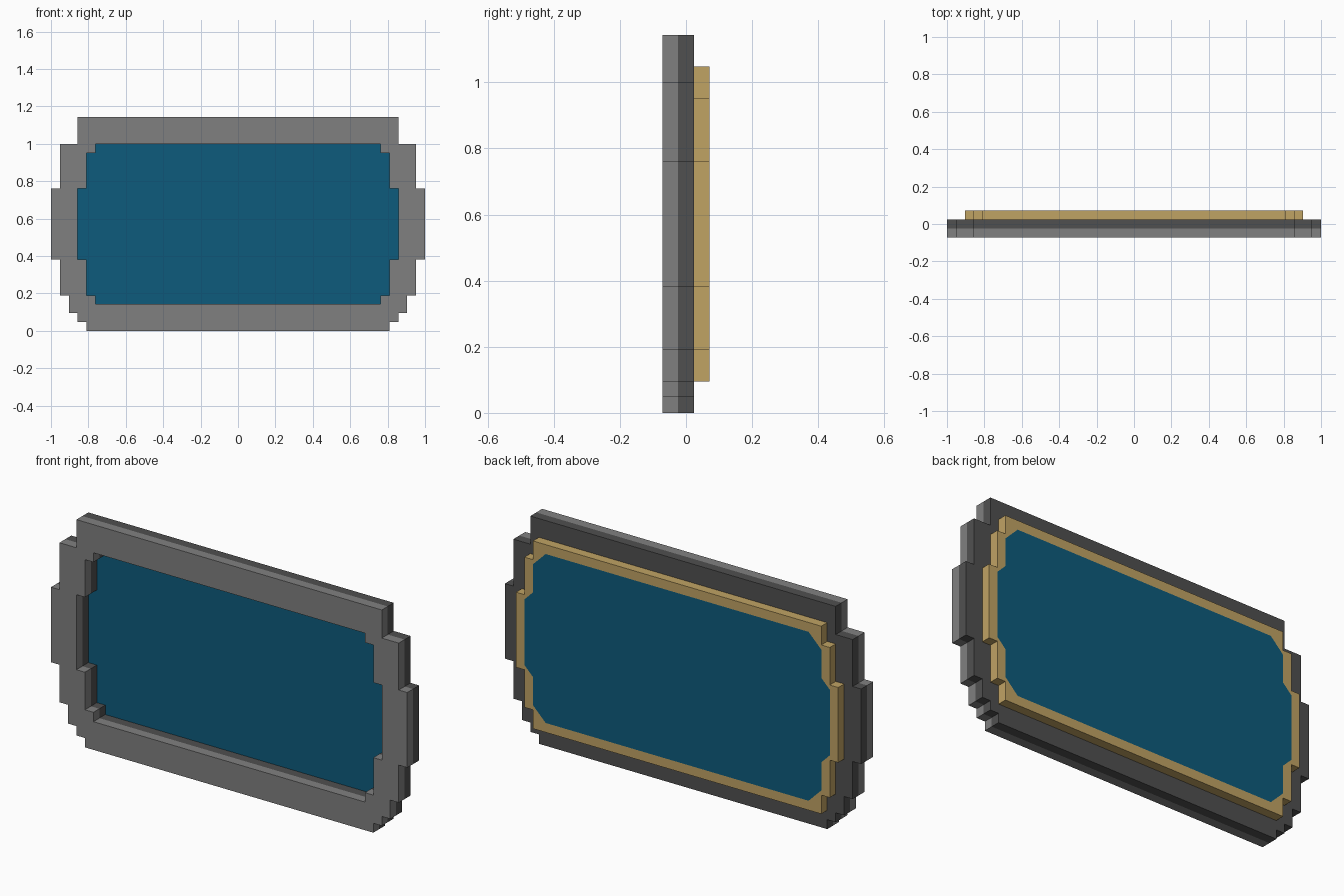
import bpy, bmesh

if "Cube" in bpy.data.objects:
    bpy.data.objects.remove(bpy.data.objects["Cube"])

U = 2 / 42                      # one block; the frame is 42 x 24 x 3 blocks
Y_FRONT, Y_MID, Y_SEAT, Y_BACK = -1.5, -0.5, 0.5, 1.5


def material(name, srgb):
    m = bpy.data.materials.new(name)
    lin = [((c / 255 + 0.055) / 1.055) ** 2.4 for c in srgb]
    m.diffuse_color = (*lin, 1)
    m.use_nodes = True
    m.node_tree.nodes["Principled BSDF"].inputs["Base Color"].default_value = m.diffuse_color
    return m


LIGHT = material("light grey", (128, 128, 128))
DARK = material("dark grey", (80, 80, 80))
TAN = material("tan wood", (192, 163, 100))
BLUE = material("deep blue", (13, 91, 124))


def mirrored(right):
    """Closed outline from its right half, listed bottom to top."""
    return right + [(-x, z) for x, z in reversed(right)]


def stepped(rows):
    """Outline of stacked rows (half width, z low, z high)."""
    return mirrored([(w, z) for w, lo, hi in rows for z in (lo, hi)])


def loop(bm, pts, y):
    return [bm.verts.new((x * U, y * U, (z + 0) * U)) for x, z in pts]


def wall(bm, a, b, mat, inward=False):
    """Band of quads between two matching loops."""
    n = len(a)
    for i in range(n):
        j = (i + 1) % n
        q = (a[i], a[j], b[j], b[i])
        bm.faces.new(q[::-1] if inward else q).material_index = mat


def ring(bm, outer, inner, mat, facing):
    """Flat face between two loops, facing -y or +y."""
    edges = []
    for lp in (outer, inner):
        for i in range(len(lp)):
            pair = (lp[i], lp[(i + 1) % len(lp)])
            edges.append(bm.edges.get(pair) or bm.edges.new(pair))
    res = bmesh.ops.triangle_fill(bm, edges=edges, use_beauty=True, use_dissolve=False)
    for f in res["geom"]:
        if isinstance(f, bmesh.types.BMFace):
            f.material_index = mat
            f.normal_update()
            if f.normal.y * facing < 0:
                f.normal_flip()


def cap(bm, lp, mat, facing):
    f = bm.faces.new(lp)
    f.material_index = mat
    f.normal_update()
    if f.normal.y * facing < 0:
        f.normal_flip()


def finish(bm, name, mats):
    me = bpy.data.meshes.new(name)
    bm.to_mesh(me)
    bm.free()
    for m in mats:
        me.materials.append(m)
    ob = bpy.data.objects.new(name, me)
    bpy.context.collection.objects.link(ob)


frame_out = stepped([(17, 0, 1), (18, 1, 2), (19, 2, 4), (20, 4, 8),
                     (21, 8, 16), (20, 16, 21), (18, 21, 24)])
opening = stepped([(16, 3, 4), (17, 4, 8), (18, 8, 16), (17, 16, 20), (16, 20, 21)])
back_out = stepped([(17, 2, 4), (18, 4, 8), (19, 8, 16), (18, 16, 20), (17, 20, 22)])
# back of the panel has its steps cut diagonally
panel_back = mirrored([(15.5, 3), (17, 4.5), (17, 7.5), (18, 8.5),
                       (18, 15.5), (17, 16.5), (17, 19.5), (15.5, 21)])

# front frame: light layer then dark layer, around the opening
bm = bmesh.new()
o = [loop(bm, frame_out, y) for y in (Y_FRONT, Y_MID, Y_SEAT)]
i = [loop(bm, opening, y) for y in (Y_FRONT, Y_MID, Y_SEAT)]
for k in (0, 1):
    wall(bm, o[k], o[k + 1], k)
    wall(bm, i[k], i[k + 1], k, inward=True)
ring(bm, o[0], i[0], 0, -1)
ring(bm, o[2], loop(bm, back_out, Y_SEAT), 1, 1)
# outward normals: outline runs counter-clockwise seen from the front
for f in bm.faces:
    f.normal_update()
low = min((f for f in bm.faces if abs(f.normal.y) < 0.5),
          key=lambda f: f.calc_center_median().z)
if low.normal.z > 0:
    for f in bm.faces:
        if abs(f.normal.y) < 0.5:
            f.normal_flip()
finish(bm, "front_frame", [LIGHT, DARK])

# tan backing rim
bm = bmesh.new()
a, b = loop(bm, back_out, Y_SEAT), loop(bm, back_out, Y_BACK)
wall(bm, a, b, 0)
ring(bm, b, loop(bm, panel_back, Y_BACK), 0, 1)
for f in bm.faces:
    f.normal_update()
low = min((f for f in bm.faces if abs(f.normal.y) < 0.5),
          key=lambda f: f.calc_center_median().z)
if low.normal.z > 0:
    for f in bm.faces:
        if abs(f.normal.y) < 0.5:
            f.normal_flip()
finish(bm, "backing_rim", [TAN])

# blue panel: recessed front face and flush back face
bm = bmesh.new()
cap(bm, loop(bm, opening, Y_SEAT), 0, -1)
cap(bm, loop(bm, panel_back, Y_BACK), 0, 1)
finish(bm, "blue_panel", [BLUE])
